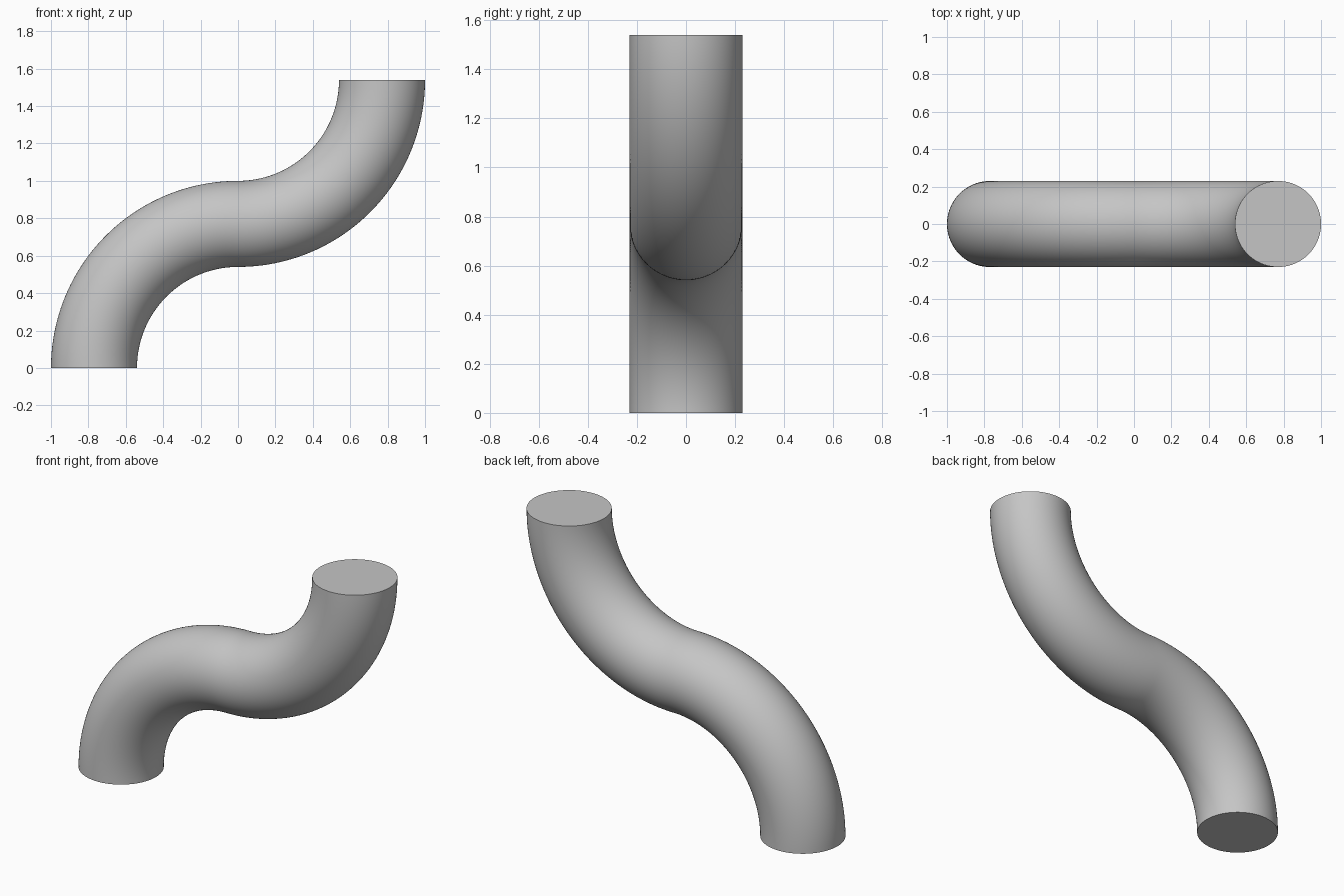
import bpy, bmesh, math

if "Cube" in bpy.data.objects:
    bpy.data.objects.remove(bpy.data.objects["Cube"])

BEND, R = 0.77, 0.23        # bend radius of the centre line, pipe radius
SIDES, STEPS = 96, 48       # sides around the pipe, rings per quarter bend

grey = bpy.data.materials.new("light grey")
grey.diffuse_color = (0.56, 0.56, 0.56, 1)
grey.use_nodes = True
grey.node_tree.nodes["Principled BSDF"].inputs["Base Color"].default_value = grey.diffuse_color

# Centre line stations: (x, z, angle of the ring's in-plane radial axis)
stations = []
for i in range(STEPS + 1):                      # lower bend, around (0, 0)
    a = math.pi - i / STEPS * math.pi / 2
    stations.append((BEND * math.cos(a), BEND * math.sin(a), a))
for i in range(1, STEPS + 1):                   # upper bend, around (0, 2 * BEND)
    a = -math.pi / 2 + i / STEPS * math.pi / 2
    stations.append((BEND * math.cos(a), 2 * BEND + BEND * math.sin(a), a + math.pi))

# Sweep a circle along the stations and close both ends
bm = bmesh.new()
rings = []
for x, z, a in stations:
    ring = []
    for k in range(SIDES):
        t = 2 * math.pi * k / SIDES
        u = R * math.cos(t)
        ring.append(bm.verts.new((x + u * math.cos(a), R * math.sin(t), z + u * math.sin(a))))
    rings.append(ring)
for lo, hi in zip(rings, rings[1:]):
    for k in range(SIDES):
        n = (k + 1) % SIDES
        bm.faces.new((lo[k], lo[n], hi[n], hi[k]))
bm.faces.new(rings[0])
bm.faces.new(rings[-1])
bmesh.ops.recalc_face_normals(bm, faces=bm.faces[:])

mesh = bpy.data.meshes.new("s_bend_pipe")
bm.to_mesh(mesh)
bm.free()
mesh.materials.append(grey)
pipe = bpy.data.objects.new("s_bend_pipe", mesh)
bpy.context.collection.objects.link(pipe)

# Smooth walls, sharp end rims
bpy.context.view_layer.objects.active = pipe
pipe.select_set(True)
bpy.ops.object.shade_smooth_by_angle(angle=math.radians(30))
